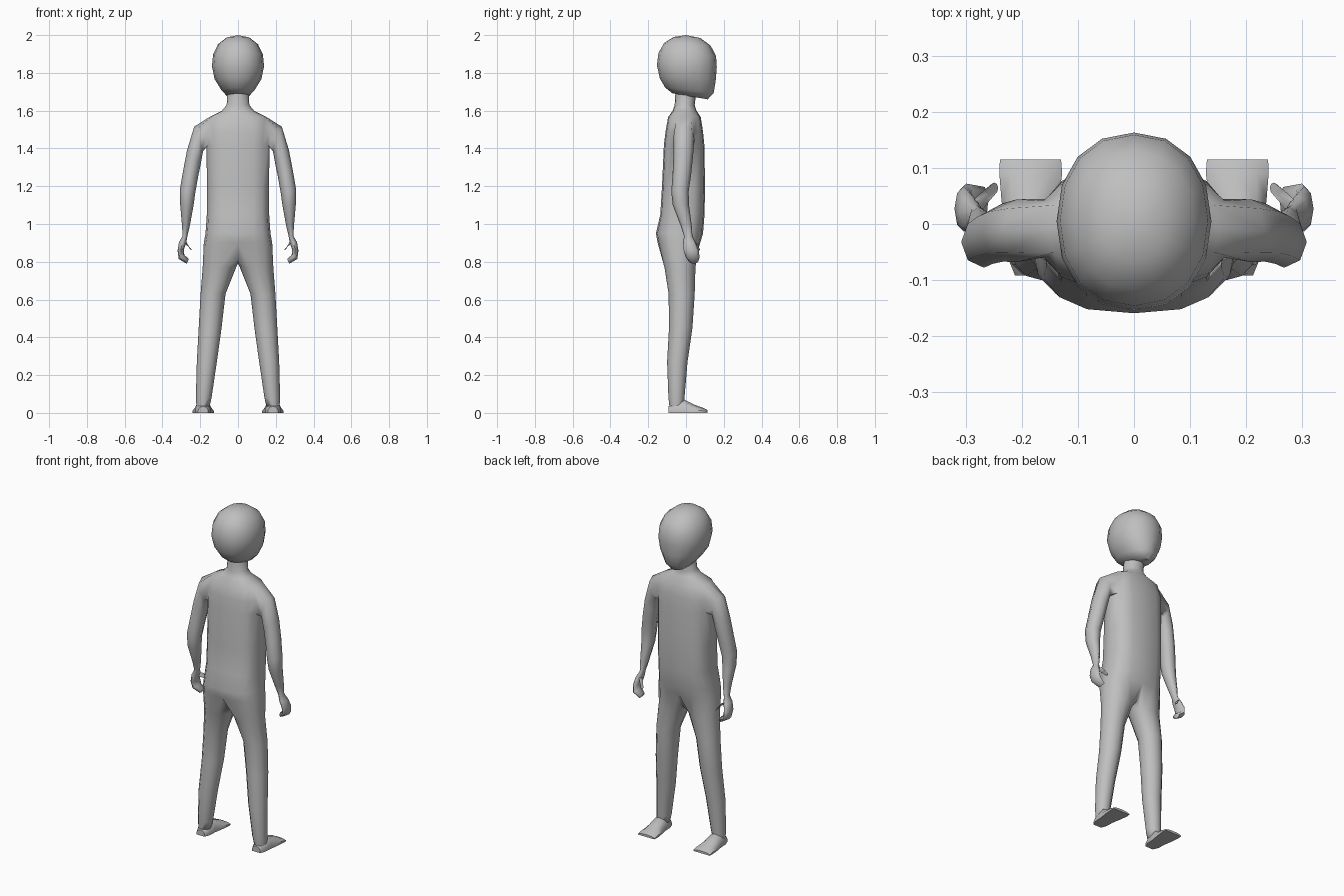
import bpy, bmesh, math
from mathutils import Vector, Matrix

if "Cube" in bpy.data.objects:
    bpy.data.objects.remove(bpy.data.objects["Cube"])

grey = bpy.data.materials.new("plain_grey")
grey.diffuse_color = (0.52, 0.52, 0.52, 1)
grey.use_nodes = True
grey.node_tree.nodes["Principled BSDF"].inputs["Base Color"].default_value = grey.diffuse_color


def spow(v, p):
    return math.copysign(abs(v) ** p, v)


def half_ring(bm, w, yb, yf, zb, zf, p):
    """Right half of a rounded section, 9 points from -y round to +y."""
    row = []
    for i in range(9):
        t = math.pi * i / 8
        s, c = spow(math.sin(t), p), spow(math.cos(t), p)
        x = 0 if i in (0, 8) else w * s
        row.append(bm.verts.new((x, (yb + yf) / 2 - (yf - yb) / 2 * c,
                                 (zb + zf) / 2 + (zb - zf) / 2 * c)))
    return row


def loft(bm, rows, closed, skip=()):
    for r, (a, b) in enumerate(zip(rows, rows[1:])):
        n = len(a)
        for i in range(n if closed else n - 1):
            if (r, i) not in skip:
                j = (i + 1) % n
                bm.faces.new((a[i], a[j], b[j], b[i]))


def fan(bm, row, point, closed):
    tip = bm.verts.new(point)
    n = len(row)
    for i in range(n if closed else n - 1):
        bm.faces.new((row[i], row[(i + 1) % n], tip))


def finish(bm, name, angle):
    """Mirror to the left side and make the object."""
    bmesh.ops.delete(bm, geom=[v for v in bm.verts if not v.link_faces], context='VERTS')
    bmesh.ops.mirror(bm, geom=bm.verts[:] + bm.edges[:] + bm.faces[:],
                     matrix=Matrix.Identity(4), merge_dist=0.0005, axis='X')
    bmesh.ops.remove_doubles(bm, verts=bm.verts[:], dist=0.0003)
    bmesh.ops.recalc_face_normals(bm, faces=bm.faces[:])
    me = bpy.data.meshes.new(name)
    bm.to_mesh(me)
    bm.free()
    me.materials.append(grey)
    ob = bpy.data.objects.new(name, me)
    bpy.context.collection.objects.link(ob)
    bpy.ops.object.select_all(action='DESELECT')
    ob.select_set(True)
    bpy.context.view_layer.objects.active = ob
    bpy.ops.object.shade_smooth_by_angle(angle=math.radians(angle))


def limb_ring(bm, inner, outer, yc, b):
    """Eight-sided arm section between an inner and an outer (x, z) point."""
    i, o = Vector((inner[0], yc, inner[1])), Vector((outer[0], yc, outer[1]))
    c, u = (i + o) / 2, (o - i) / 2
    ring = []
    for k in range(8):
        a = math.radians(180 + 45 - 45 * k)
        ring.append(bm.verts.new(c + u * math.cos(a) + Vector((0, b * math.sin(a), 0))))
    return ring


# Torso and neck: half width, back y, front y, height, roundness
bm = bmesh.new()
torso = [half_ring(bm, w, yb, yf, z, z, p) for w, yb, yf, z, p in (
    (.181, -.150, .075, .90, .75),
    (.172, -.159, .090, .95, .75),
    (.165, -.136, .098, 1.05, .7),
    (.165, -.127, .101, 1.20, .7),
    (.166, -.117, .097, 1.42, .7),
    (.170, -.108, .090, 1.49, .7),
    (.152, -.095, .078, 1.566, .75),
    (.085, -.070, .055, 1.60, .9),
    (.060, -.060, .046, 1.63, 1),
    (.056, -.056, .055, 1.70, 1))]
loft(bm, torso, False, {(4, 3), (4, 4), (5, 3), (5, 4)})

# Legs, grown from the hip ring and the crotch
crotch = [bm.verts.new(c) for c in ((0, .035, .81), (0, -.025, .79), (0, -.085, .81))]
legs = [torso[0] + crotch]
for xi, xo, yb, yf, z in (
        (.010, .187, -.114, .050, .77),
        (.066, .198, -.092, .046, .63),
        (.087, .208, -.090, .034, .45),
        (.112, .218, -.100, .008, .27),
        (.140, .223, -.093, -.008, .08),
        (.150, .220, -.088, -.012, .035)):
    ring = []
    for k in range(12):
        a = math.radians(30 * (k - 4))
        ring.append(bm.verts.new(((xi + xo) / 2 + (xo - xi) / 2 * math.cos(a),
                                  (yb + yf) / 2 + (yf - yb) / 2 * math.sin(a), z)))
    legs.append(ring)
loft(bm, legs, True)
bm.faces.new(legs[-1])

# Arms and mitten hands, grown from the shoulder opening
low, mid, top = torso[4], torso[5], torso[6]
arm = [[low[3], low[4], low[5], mid[5], top[5], top[4], top[3], mid[3]]]
for section in (
        ((.185, 1.385), (.232, 1.515), -.012, .056),
        ((.197, 1.32), (.270, 1.39), -.015, .052),
        ((.213, 1.24), (.291, 1.28), -.022, .049),
        ((.227, 1.16), (.308, 1.18), -.032, .046),
        ((.235, 1.10), (.306, 1.10), -.027, .043),
        ((.255, .99), (.297, 1.00), .000, .030),
        ((.268, .935), (.293, .938), .012, .022),
        ((.274, .90), (.312, .905), .018, .033),
        ((.287, .865), (.320, .86), .027, .040),
        ((.284, .835), (.314, .815), .035, .037),
        ((.260, .815), (.272, .790), .040, .026)):
    arm.append(limb_ring(bm, *section))
loft(bm, arm, True)
bm.faces.new(arm[-1])
finish(bm, "body", 80)

# Thumbs
bm = bmesh.new()
thumb = [limb_ring(bm, *s) for s in (
    ((.275, .89), (.297, .915), .025, .014),
    ((.258, .878), (.272, .903), .048, .014),
    ((.242, .860), (.256, .868), .064, .010))]
loft(bm, thumb, True)
bm.faces.new(thumb[0])
bm.faces.new(thumb[-1])
finish(bm, "thumbs", 80)

# Head: half width, back y, front y, back z, front z
bm = bmesh.new()
head = [half_ring(bm, *s, .92) for s in (
    (.056, -.072, .115, 1.692, 1.660),
    (.088, -.110, .147, 1.722, 1.695),
    (.124, -.138, .158, 1.770, 1.765),
    (.138, -.154, .163, 1.840, 1.830),
    (.132, -.146, .159, 1.905, 1.890),
    (.106, -.116, .130, 1.958, 1.945),
    (.060, -.066, .075, 1.990, 1.985))]
loft(bm, head, False)
fan(bm, head[0], (0, .01, 1.685), False)
fan(bm, head[-1], (0, 0, 2.0), False)
finish(bm, "head", 60)

# Feet, flat soled, from heel to toe: y, inner x, outer x, height
bm = bmesh.new()
feet = []
for y, xi, xo, h in ((-.092, .158, .212, .035), (-.06, .146, .225, .06),
                     (-.01, .144, .228, .07), (.04, .135, .236, .045),
                     (.09, .128, .240, .027), (.115, .130, .239, .014)):
    w = xo - xi
    feet.append([bm.verts.new((xi + w * u, y, h * v)) for u, v in (
        (0, 0), (1, 0), (1, .4), (.82, .85), (.5, 1), (.18, .85), (0, .4))])
loft(bm, feet, True)
bm.faces.new(feet[0])
bm.faces.new(feet[-1])
finish(bm, "feet", 50)
